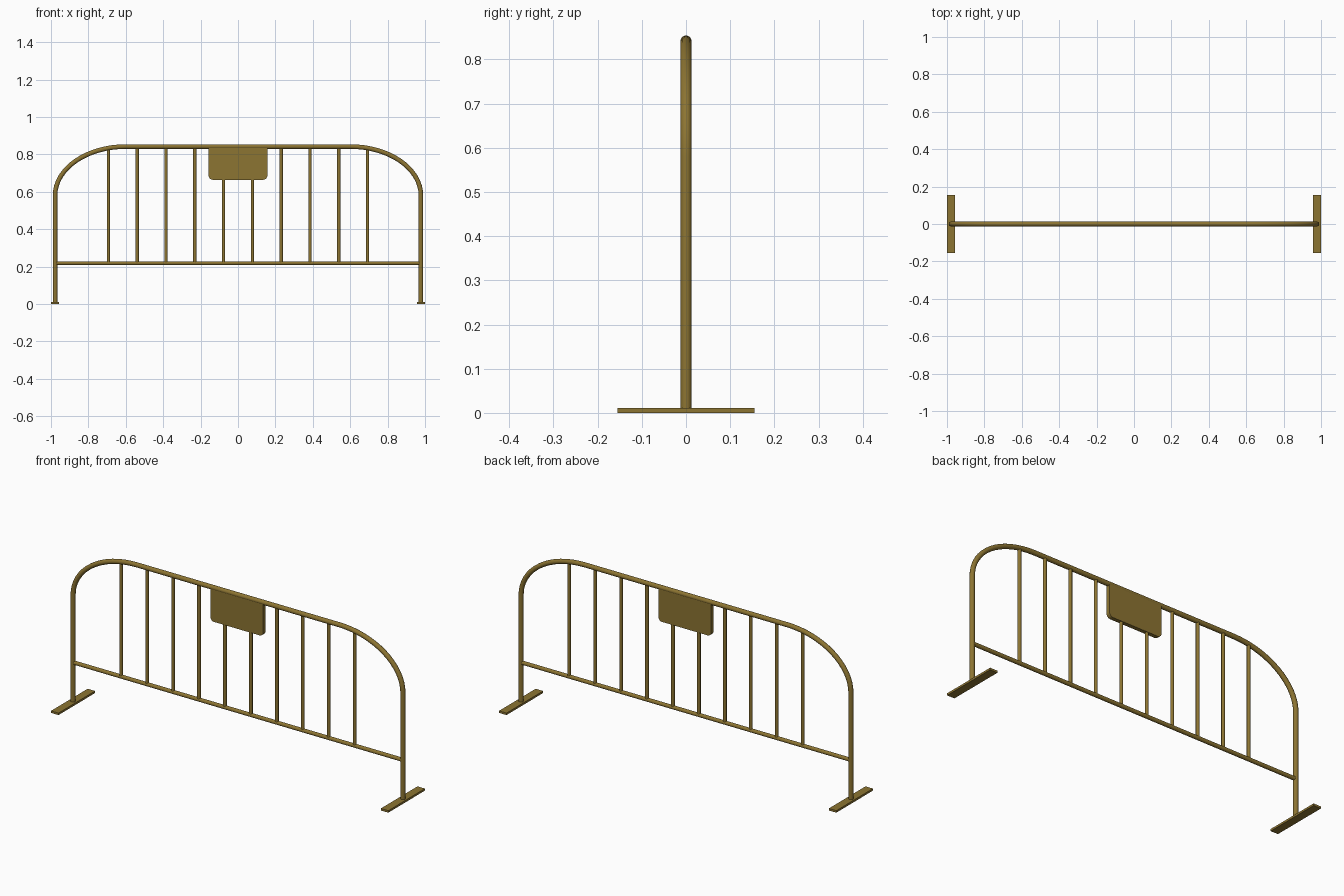
import bpy, bmesh, math
from mathutils import Vector

if "Cube" in bpy.data.objects:
    bpy.data.objects.remove(bpy.data.objects["Cube"])

mat = bpy.data.materials.new("olive_bronze")
mat.diffuse_color = (0.265, 0.176, 0.032, 1)
mat.use_nodes = True
mat.node_tree.nodes["Principled BSDF"].inputs["Base Color"].default_value = mat.diffuse_color


def finish(bm, name):
    bmesh.ops.recalc_face_normals(bm, faces=bm.faces[:])
    me = bpy.data.meshes.new(name)
    bm.to_mesh(me)
    bm.free()
    me.materials.append(mat)
    ob = bpy.data.objects.new(name, me)
    bpy.context.scene.collection.objects.link(ob)
    return ob


def tube(name, pts, r, sides=12):
    """Round tube swept along points (x, z) in the y = 0 plane."""
    bm = bmesh.new()
    pts = [Vector((x, 0, z)) for x, z in pts]
    rings = []
    for i, p in enumerate(pts):
        t = (pts[min(i + 1, len(pts) - 1)] - pts[max(i - 1, 0)]).normalized()
        n = Vector((-t.z, 0, t.x))
        rings.append([bm.verts.new(p + r * (n * math.cos(a) + Vector((0, 1, 0)) * math.sin(a)))
                      for a in (2 * math.pi * (k + 0.5) / sides for k in range(sides))])
    for a, b in zip(rings, rings[1:]):
        for k in range(sides):
            j = (k + 1) % sides
            bm.faces.new((a[k], a[j], b[j], b[k]))
    bm.faces.new(rings[0])
    bm.faces.new(rings[-1])
    ob = finish(bm, name)
    bpy.context.view_layer.objects.active = ob
    ob.select_set(True)
    bpy.ops.object.shade_smooth_by_angle(angle=math.radians(40))
    ob.select_set(False)


def extrude_y(name, outline, half):
    """Solid from an (x, z) outline, extruded from -half to +half in y."""
    bm = bmesh.new()
    f = bm.faces.new([bm.verts.new((x, -half, z)) for x, z in outline])
    g = bmesh.ops.extrude_face_region(bm, geom=[f])
    bmesh.ops.translate(bm, vec=(0, 2 * half, 0),
                        verts=[v for v in g["geom"] if isinstance(v, bmesh.types.BMVert)])
    finish(bm, name)


# Outer frame: two posts joined by elliptical corners and a top bar
PX, TOP, CX, CZ = 0.978, 0.8415, 0.60, 0.58
arc = [(CX + (PX - CX) * math.cos(a), CZ + (TOP - CZ) * math.sin(a))
       for a in (math.pi / 2 * i / 16 for i in range(17))]
right = [(PX, 0.005)] + arc
tube("outer_frame", right + [(-x, z) for x, z in reversed(right)], 0.0127)

# Bottom rail
RAIL = 0.218
tube("bottom_rail", [(-PX, RAIL), (PX, RAIL)], 0.0105)

# Ten upright bars
for i in range(10):
    x = (i - 4.5) * 0.154
    z_top = TOP if abs(x) < CX else CZ + (TOP - CZ) * math.sqrt(1 - ((abs(x) - CX) / (PX - CX)) ** 2)
    tube(f"upright_bar_{i + 1}", [(x, RAIL), (x, z_top)], 0.009)

# Sign plate with rounded lower corners
W, B, R = 0.157, 0.664, 0.022
corner = [(W - R + R * math.cos(a), B + R - R * math.sin(a))
          for a in (math.pi / 2 * i / 5 for i in range(6))]
half = [(W, TOP)] + corner
extrude_y("sign_plate", half + [(-x, z) for x, z in reversed(half)], 0.0105)

# Flat feet
for side, s in (("left", -1), ("right", 1)):
    x0, x1 = s * PX - 0.022, s * PX + 0.022
    extrude_y(f"{side}_foot", [(x0, 0), (x1, 0), (x1, 0.011), (x0, 0.011)], 0.155)
